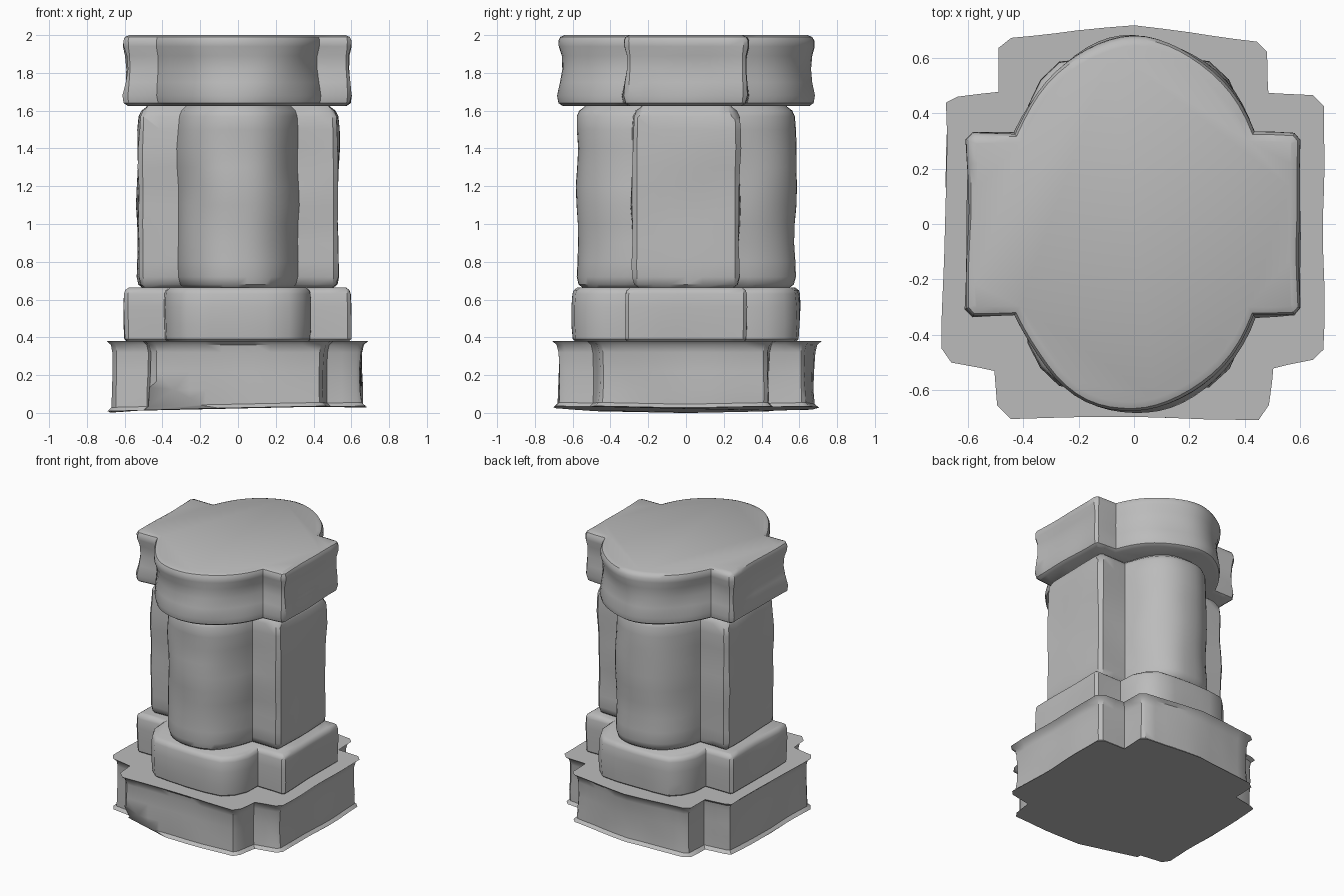
import bpy, bmesh, math
from mathutils import Vector, noise

if "Cube" in bpy.data.objects:
    bpy.data.objects.remove(bpy.data.objects["Cube"])

stone = bpy.data.materials.new("grey stone")
stone.use_nodes = True
grey = (0.5, 0.5, 0.5, 1)
stone.diffuse_color = grey
stone.node_tree.nodes["Principled BSDF"].inputs["Base Color"].default_value = grey


def mirrored(quarter):
    """Turn a +x +y quarter (side to back) into a full counter-clockwise outline."""
    half = quarter + [(-x, y) for x, y in reversed(quarter) if x > 0]
    return half + [(-x, -y) for x, y in half]


def corner(x, y, r=0.02):
    return [(x, y - r), (x - r, y)]


def round_lobe(rx, ry, by, power=2.0, steps=12):
    """Curved lobe from its junction with the side block to the back centre."""
    start = math.asin((by / ry) ** (power / 2))
    angles = [start + (math.pi / 2 - start) * i / steps for i in range(steps)]
    curve = [(rx * math.cos(a) ** (2 / power), ry * math.sin(a) ** (2 / power)) for a in angles]
    return curve + [(0, ry)]


def resample(points, gap=0.09):
    out = []
    for i, p in enumerate(points):
        a, b = Vector(p), Vector(points[(i + 1) % len(points)])
        n = max(1, round((b - a).length / gap))
        out += [a.lerp(b, k / n) for k in range(n)]
    return out


def course(name, outline, profile, wear, seed, chips=(), tilt=0):
    """Loft a worn stone course; profile holds (height, inset) pairs."""
    pts = resample(outline)
    normals = []
    for i, p in enumerate(pts):
        a, b = (p - pts[i - 1]).normalized(), (pts[(i + 1) % len(pts)] - p).normalized()
        m = Vector((a.y + b.y, -a.x - b.x)).normalized()
        normals.append(m / max(0.6, m.dot(Vector((a.y, -a.x)))))
    bm = bmesh.new()
    rings = []
    for row, (z, inset) in enumerate(profile):
        ring = []
        for p, n in zip(pts, normals):
            bump = wear * noise.noise(Vector((p.x * 3, p.y * 3, z * 4 + seed)))
            q = p - n * (inset + bump)
            lift = tilt * (0.65 + q.x + abs(q.y)) if row < 2 else 0
            ring.append(bm.verts.new((q.x, q.y, z + lift)))
        rings.append(ring)
    for low, high in zip(rings, rings[1:]):
        for i in range(len(pts)):
            j = (i + 1) % len(pts)
            bm.faces.new((low[i], low[j], high[j], high[i]))
    bm.faces.new(rings[0][::-1])
    bm.faces.new(rings[-1])
    # Broken corners are planed off
    for point, direction in chips:
        cut = bmesh.ops.bisect_plane(bm, geom=bm.verts[:] + bm.edges[:] + bm.faces[:],
                                     plane_co=point, plane_no=direction, clear_outer=True)
        edges = [e for e in cut["geom_cut"] if isinstance(e, bmesh.types.BMEdge)]
        bmesh.ops.holes_fill(bm, edges=edges)
    bmesh.ops.recalc_face_normals(bm, faces=bm.faces[:])
    mesh = bpy.data.meshes.new(name)
    bm.to_mesh(mesh)
    bm.free()
    mesh.materials.append(stone)
    obj = bpy.data.objects.new(name, mesh)
    bpy.context.collection.objects.link(obj)
    bpy.ops.object.select_all(action="DESELECT")
    obj.select_set(True)
    bpy.context.view_layer.objects.active = obj
    bpy.ops.object.shade_smooth_by_angle(angle=math.radians(38))


# Broad foot with a slightly bowed back
foot = [(0.65, -0.44), (0.63, -0.46), (0.47, -0.49), (0.45, -0.64), (0.43, -0.67),
        (-0.43, -0.67), (-0.46, -0.64), (-0.47, -0.5), (-0.64, -0.47), (-0.66, -0.44),
        (-0.65, 0.42), (-0.63, 0.43), (-0.46, 0.45), (-0.455, 0.62), (-0.43, 0.64),
        (-0.2, 0.665), (0, 0.68), (0.2, 0.66), (0.43, 0.63), (0.45, 0.61),
        (0.45, 0.44), (0.63, 0.43), (0.65, 0.41)]
course("foot", foot, [(0, 0.025), (0.02, 0.003), (0.12, 0), (0.22, 0), (0.32, 0.003),
                      (0.36, 0.012), (0.38, 0.035)], 0.014, 2, tilt=0.02,
       chips=[((-0.45, -0.64, 0.12), (-0.25, -0.8, -0.5))])

# Lower ring with chamfered lobes
ring_outline = mirrored(corner(0.6, 0.325) + [(0.39, 0.325), (0.385, 0.43), (0.34, 0.52),
                                              (0.27, 0.585), (0.15, 0.6), (0, 0.605)])
course("lower_ring", ring_outline, [(0.375, 0.02), (0.39, 0.004), (0.47, 0), (0.56, 0),
                                    (0.63, 0.003), (0.65, 0.01), (0.665, 0.03)], 0.012, 7)

# Tall shaft with rounded front and back
shaft_outline = mirrored(corner(0.53, 0.285, 0.025) + round_lobe(0.345, 0.58, 0.285, 2.4))
shaft_rows = [(0.66, 0.035), (0.68, 0.01), (0.72, 0)]
shaft_rows += [(0.8 + 0.1 * i, 0) for i in range(8)]
shaft_rows += [(1.57, 0.004), (1.6, 0.018), (1.62, 0.045), (1.64, 0.06)]
course("shaft", shaft_outline, shaft_rows, 0.016, 11,
       chips=[((sx * 0.52, sy * 0.25, 1.57), (sx * 0.5, sy * 0.6, 0.6))
              for sx in (-1, 1) for sy in (-1, 1)])

# Heavy cap with a hollowed rim
cap_outline = mirrored(corner(0.605, 0.33, 0.025) + round_lobe(0.495, 0.68, 0.33))
course("cap", cap_outline, [(1.625, 0.03), (1.64, 0.008), (1.68, 0), (1.75, 0.012),
                            (1.82, 0.02), (1.89, 0.016), (1.94, 0.002), (1.97, 0.002),
                            (1.99, 0.012), (2.0, 0.035)], 0.02, 17)
